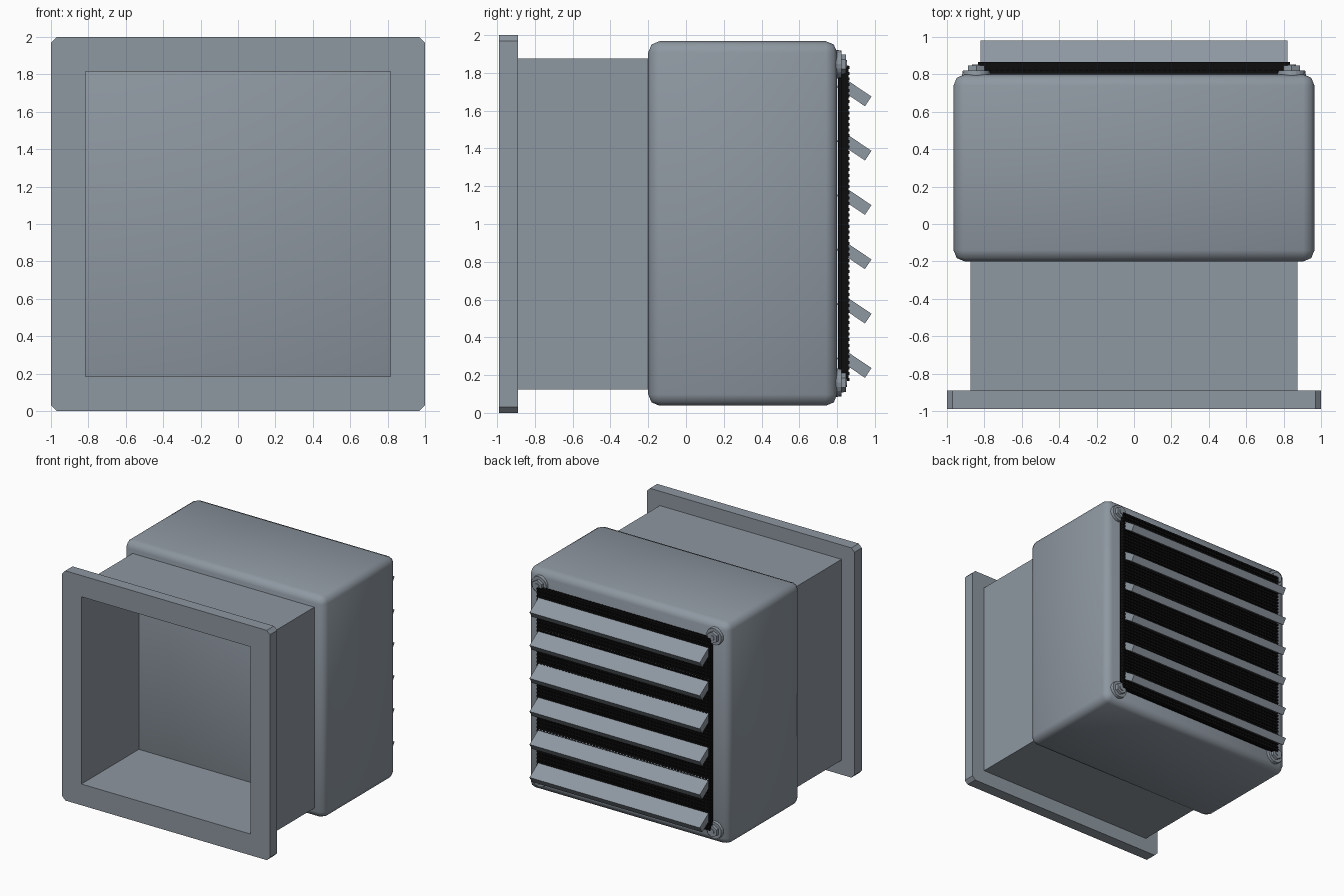
import bpy, bmesh, math
from mathutils import Matrix, Vector

if "Cube" in bpy.data.objects:
    bpy.data.objects.remove(bpy.data.objects["Cube"])

CZ = 1.0  # height of the central axis


def material(name, rgb):
    m = bpy.data.materials.new(name)
    m.diffuse_color = (*rgb, 1)
    m.use_nodes = True
    m.node_tree.nodes["Principled BSDF"].inputs["Base Color"].default_value = m.diffuse_color
    return m


GREY = material("blue grey metal", (0.27, 0.31, 0.355))
BLACK = material("black mesh", (0.004, 0.004, 0.004))


def finish(name, bm, mat):
    bmesh.ops.recalc_face_normals(bm, faces=bm.faces)
    me = bpy.data.meshes.new(name)
    bm.to_mesh(me)
    bm.free()
    me.materials.append(mat)
    ob = bpy.data.objects.new(name, me)
    bpy.context.collection.objects.link(ob)
    return ob


def add_box(bm, centre, size, tilt=0.0):
    m = (Matrix.Translation(centre) @ Matrix.Rotation(tilt, 4, 'X')
         @ Matrix.Diagonal((*size, 1)))
    bmesh.ops.create_cube(bm, size=1, matrix=m)


def add_disc(bm, x, z, y0, y1, r0, r1, sides):
    m = (Matrix.Translation((x, (y0 + y1) / 2, z))
         @ Matrix.Rotation(-math.pi / 2, 4, 'X'))
    bmesh.ops.create_cone(bm, cap_ends=True, segments=sides, radius1=r0,
                          radius2=r1, depth=y1 - y0, matrix=m)


def frame(name, outer, inner, y0, y1, chamfer=0.0):
    """Square tube along y with an optional chamfer on its outer corners."""
    bm = bmesh.new()
    signs = [(-1, -1), (1, -1), (1, 1), (-1, 1)]
    rings = [[bm.verts.new((sx * r, y, CZ + sz * r)) for sx, sz in signs]
             for r, y in ((outer, y0), (outer, y1), (inner, y1), (inner, y0))]
    for a, b in zip(rings, rings[1:] + rings[:1]):
        for i in range(4):
            j = (i + 1) % 4
            bm.faces.new((a[i], a[j], b[j], b[i]))
    if chamfer:
        edges = [bm.edges.get((rings[0][i], rings[1][i])) for i in range(4)]
        bmesh.ops.bevel(bm, geom=edges, offset=chamfer, segments=1,
                        affect='EDGES')
    return finish(name, bm, GREY)


# Front flange and the duct behind it
frame("front_flange", 1.0, 0.815, -0.99, -0.89, 0.03)
frame("duct", 0.875, 0.815, -0.89, -0.19)

# Rounded housing, smooth shaded all over
bm = bmesh.new()
add_box(bm, (0, 0.3, CZ + 0.003), (1.93, 1.0, 1.93))
bmesh.ops.bevel(bm, geom=bm.edges[:], offset=0.06, segments=2, profile=0.5,
                affect='EDGES')
for f in bm.faces:
    f.smooth = True
finish("housing", bm, GREY)

# Fine black mesh: backing sheet with crossing wires
bm = bmesh.new()
add_box(bm, (0, 0.825, CZ + 0.003), (1.65, 0.04, 1.65))
COUNT = 56
for i in range(COUNT):
    p = -0.825 + 1.65 * i / (COUNT - 1)
    add_box(bm, (p, 0.84, CZ + 0.003), (0.016, 0.04, 1.67))
    add_box(bm, (0, 0.846, CZ + 0.003 + p), (1.67, 0.038, 0.016))
finish("mesh_screen", bm, BLACK)

# Sloping louvre slats
bm = bmesh.new()
for i in range(6):
    add_box(bm, (0, 0.89, 0.262 + i * 0.2875), (1.64, 0.18, 0.062),
            math.radians(-34))
finish("louvre_slats", bm, GREY)

# Corner bolts: flat washer, hexagonal head and stud end
bm = bmesh.new()
for sx in (-1, 1):
    for sz in (-1, 1):
        x, z = sx * 0.843, CZ + 0.003 + sz * 0.843
        add_disc(bm, x, z, 0.79, 0.822, 0.077, 0.072, 20)
        add_disc(bm, x, z, 0.81, 0.847, 0.052, 0.05, 6)
        add_disc(bm, x, z, 0.83, 0.853, 0.024, 0.022, 12)
finish("corner_bolts", bm, GREY)
